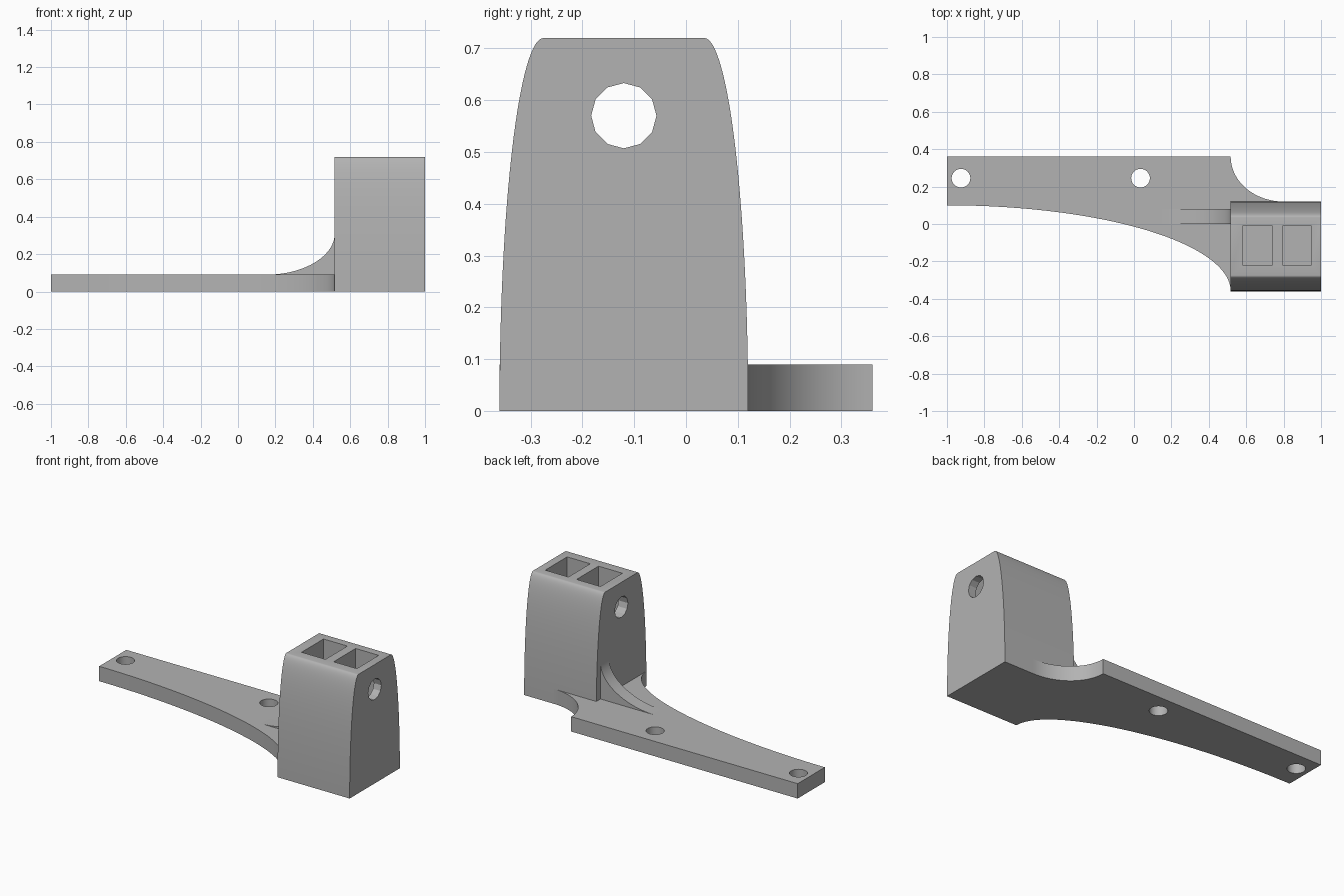
import bpy, bmesh
from math import sin, cos, pi, radians
from mathutils import Vector

cube = bpy.data.objects.get("Cube")
if cube:
    bpy.data.objects.remove(cube, do_unlink=True)

grey = bpy.data.materials.new("matte grey")
grey.use_nodes = True
colour = (0.45, 0.45, 0.45, 1)
grey.diffuse_color = colour
grey.node_tree.nodes["Principled BSDF"].inputs["Base Color"].default_value = colour


def arc(cx, cy, rx, ry, start, end, steps=32):
    """Points along an elliptical arc, angles in degrees."""
    angles = [radians(start + (end - start) * i / steps) for i in range(steps + 1)]
    return [(cx + rx * cos(a), cy + ry * sin(a)) for a in angles]


def extrude(name, outline, axis, low, high):
    """Solid prism of a 2D outline, extruded along one axis."""
    place = {"x": lambda p: (low, p[0], p[1]),
             "y": lambda p: (p[0], low, p[1]),
             "z": lambda p: (p[0], p[1], low)}[axis]
    bm = bmesh.new()
    face = bm.faces.new([bm.verts.new(place(p)) for p in outline])
    result = bmesh.ops.extrude_face_region(bm, geom=[face])
    shift = Vector([(high - low) * (axis == a) for a in "xyz"])
    moved = [v for v in result["geom"] if isinstance(v, bmesh.types.BMVert)]
    bmesh.ops.translate(bm, verts=moved, vec=shift)
    bmesh.ops.recalc_face_normals(bm, faces=bm.faces)
    mesh = bpy.data.meshes.new(name)
    bm.to_mesh(mesh)
    bm.free()
    mesh.materials.append(grey)
    obj = bpy.data.objects.new(name, mesh)
    bpy.context.collection.objects.link(obj)
    return obj


def select(obj):
    bpy.ops.object.select_all(action="DESELECT")
    obj.select_set(True)
    bpy.context.view_layer.objects.active = obj


def cut(obj, cutters):
    """Subtract each cutter from the part, then discard it."""
    select(obj)
    for cutter in cutters:
        mod = obj.modifiers.new("cut", "BOOLEAN")
        mod.operation, mod.solver, mod.object = "DIFFERENCE", "EXACT", cutter
        bpy.ops.object.modifier_apply(modifier=mod.name)
        bpy.data.objects.remove(cutter, do_unlink=True)


def circle(cx, cy, r, sides):
    return arc(cx, cy, r, r, 0, 360, sides)[:-1]


SIDE, END = 0.517, 1.0      # block extent in x
THICK, TALL = 0.09, 0.72    # plate and block heights

# Mounting plate with swept front edge and scooped back corner
outline = [(-1, 0.36)]
outline += arc(-1, -0.36, SIDE + 1, 0.46, 90, 0, 48)
outline += [(SIDE, 0.12)]
outline += arc(0.8, 0.36, 0.8 - SIDE, 0.24, 270, 180)
plate = extrude("mounting_plate", outline, "z", 0, THICK)
cut(plate, [extrude("screw_cutter", circle(x, 0.245, 0.05, 32), "z", -0.1, 0.2)
            for x in (-0.925, 0.035)])

# Block with elliptical front and back walls
profile = arc(0.035, 0, 0.085, TALL, 0, 90) + arc(-0.275, 0, 0.085, TALL, 90, 180)
block = extrude("block", profile, "x", SIDE, END)

# Two open pockets and a cross bore
cutters = []
for left, right in ((0.58, 0.74), (0.795, 0.95)):
    rect = [(left, -0.22), (right, -0.22), (right, -0.01), (left, -0.01)]
    cutters.append(extrude("pocket_cutter", rect, "z", 0.12, 0.9))
cutters.append(extrude("bore_cutter", circle(-0.12, 0.57, 0.063, 12), "x", 0.4, 1.1))
cut(block, cutters)

# Concave gusset bracing the block on the plate
rib = arc(0.15, 0.31, SIDE - 0.15, 0.22, 270, 360) + [(SIDE, THICK)]
gusset = extrude("gusset", rib, "y", 0, 0.08)

for part in (plate, block, gusset):
    select(part)
    bpy.ops.object.shade_smooth_by_angle(angle=radians(25))
